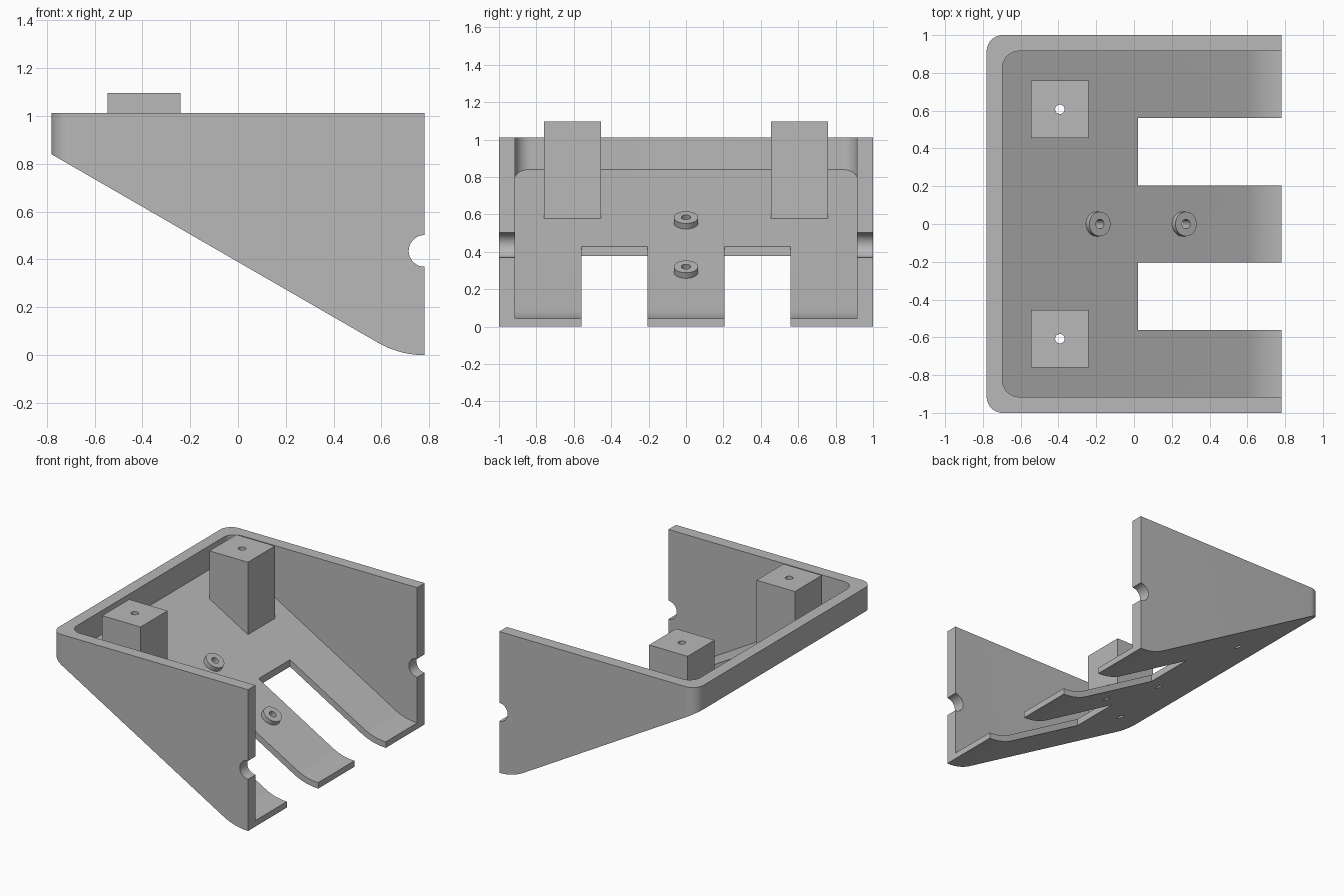
import bpy, bmesh
from math import sin, cos, tan, radians
from mathutils import Vector, Matrix

if "Cube" in bpy.data.objects:
    bpy.data.objects.remove(bpy.data.objects["Cube"])

HALF_X, HALF_Y, TOP = 0.78, 1.0, 1.012   # shell extents
WALL, FLOOR, CORNER = 0.085, 0.043, 0.085
SLOPE = radians(30)
LIP_R = 0.39                             # curve at the low end of the floor
BACK_Z = 0.84                            # underside height at the back wall

grey = bpy.data.materials.new("plain grey")
grey.use_nodes = True
grey.diffuse_color = (0.48, 0.48, 0.48, 1)
grey.node_tree.nodes["Principled BSDF"].inputs["Base Color"].default_value = grey.diffuse_color


def floor_z(x, offset=0.0):
    """Height of the sloped floor plane, raised along its normal by offset."""
    return BACK_Z - tan(SLOPE) * (x + HALF_X) + offset / cos(SLOPE)


def add_object(name, bm):
    bmesh.ops.recalc_face_normals(bm, faces=bm.faces)
    mesh = bpy.data.meshes.new(name)
    bm.to_mesh(mesh)
    bm.free()
    mesh.materials.append(grey)
    obj = bpy.data.objects.new(name, mesh)
    bpy.context.collection.objects.link(obj)
    return obj


def prism(name, points, start, end, axis):
    """Extrude an (x, z) profile along y, or an (x, y) profile along z."""
    bm = bmesh.new()
    place = (lambda a, b: (a, start, b)) if axis == "y" else (lambda a, b: (a, b, start))
    face = bm.faces.new([bm.verts.new(place(a, b)) for a, b in points])
    side = bmesh.ops.extrude_face_region(bm, geom=[face])["geom"]
    depth = Vector((0, end - start, 0)) if axis == "y" else Vector((0, 0, end - start))
    bmesh.ops.translate(bm, vec=depth, verts=[v for v in side if isinstance(v, bmesh.types.BMVert)])
    return add_object(name, bm)


def cylinder(name, centre, direction, radius, depth, sides=40):
    bm = bmesh.new()
    turn = Vector((0, 0, 1)).rotation_difference(Vector(direction)).to_matrix().to_4x4()
    bmesh.ops.create_cone(bm, cap_ends=True, segments=sides, radius1=radius, radius2=radius,
                          depth=depth, matrix=Matrix.Translation(centre) @ turn)
    return add_object(name, bm)


def combine(obj, tool, operation="DIFFERENCE"):
    """Apply a boolean and discard the tool object."""
    mod = obj.modifiers.new("cut", "BOOLEAN")
    mod.operation, mod.object, mod.solver = operation, tool, "EXACT"
    bpy.context.view_layer.update()
    with bpy.context.temp_override(object=obj, active_object=obj, selected_objects=[obj]):
        bpy.ops.object.modifier_apply(modifier=mod.name)
    bpy.data.objects.remove(tool)


def arc(cx, cy, radius, first, last, steps=14):
    angles = [radians(first + (last - first) * i / steps) for i in range(steps + 1)]
    return [(cx + radius * cos(a), cy + radius * sin(a)) for a in angles]


def wedge(name, back, end, top, offset, half_y):
    """Sloped side profile with a curved low end, clipped to a rounded plan."""
    lip = arc(HALF_X, LIP_R, LIP_R - offset, -120, -90)
    profile = [(-1, top), (-1, floor_z(-1, offset))] + lip
    if end > HALF_X:
        profile.append((end, offset))
    body = prism(name, profile + [(end, top)], -1.2, 1.2, "y")
    cx, cy = back + CORNER, half_y - CORNER
    plan = arc(cx, cy, CORNER, 90, 180) + arc(cx, -cy, CORNER, 180, 270)
    plan += [(1.2, -half_y), (1.2, half_y)]
    combine(body, prism("plan", plan, -0.5, 2, "z"), "INTERSECT")
    return body


# Open shell: back wall, two side walls and the sloped floor
shell = wedge("shell", -HALF_X, HALF_X, TOP, 0, HALF_Y)
combine(shell, wedge("cavity", -HALF_X + WALL, 1.0, 1.4, FLOOR, HALF_Y - WALL))

# Two slots dividing the low end of the floor into three tongues
for s in (-1, 1):
    slot = [(0.02, s * 0.205), (1, s * 0.205), (1, s * 0.56), (0.02, s * 0.56)]
    combine(shell, prism("slot", slot, -0.3, 0.7, "z"))

# Half-round notches in the open edges of the side walls
combine(shell, cylinder("notch", (HALF_X, 0, 0.436), (0, 1, 0), 0.066, 2.4))

# Square posts with vertical screw holes running through the floor
parts = [shell]
X0, X1 = -0.545, -0.24
for side, s in (("left", 1), ("right", -1)):
    y0, y1 = sorted((s * 0.455, s * 0.76))
    sunk = FLOOR / 2
    profile = [(X0, floor_z(X0, sunk)), (X1, floor_z(X1, sunk)), (X1, 1.097), (X0, 1.097)]
    post = prism(side + "_post" if s < 0 else "rear_post", profile, y0, y1, "y")
    post.name = "front_post" if s < 0 else "rear_post"
    for target in (post, shell):
        combine(target, cylinder("hole", ((X0 + X1) / 2, s * 0.607, 0.8), (0, 0, 1), 0.025, 1.4, 24))
    parts.append(post)

# Ring bosses standing square to the sloped floor
normal = Vector((sin(SLOPE), 0, cos(SLOPE)))
for name, x in (("upper_boss", -0.198), ("lower_boss", 0.258)):
    base = Vector((x, 0, floor_z(x, FLOOR)))
    boss = cylinder(name, base + normal * 0.0125, normal, 0.065, 0.045)
    for target in (boss, shell):
        combine(target, cylinder("hole", base, normal, 0.025, 0.4, 24))
    parts.append(boss)

# Smooth the curved surfaces, keep the edges sharp
bpy.ops.object.select_all(action="DESELECT")
for obj in parts:
    obj.select_set(True)
bpy.context.view_layer.objects.active = shell
bpy.ops.object.shade_smooth_by_angle(angle=radians(25))
